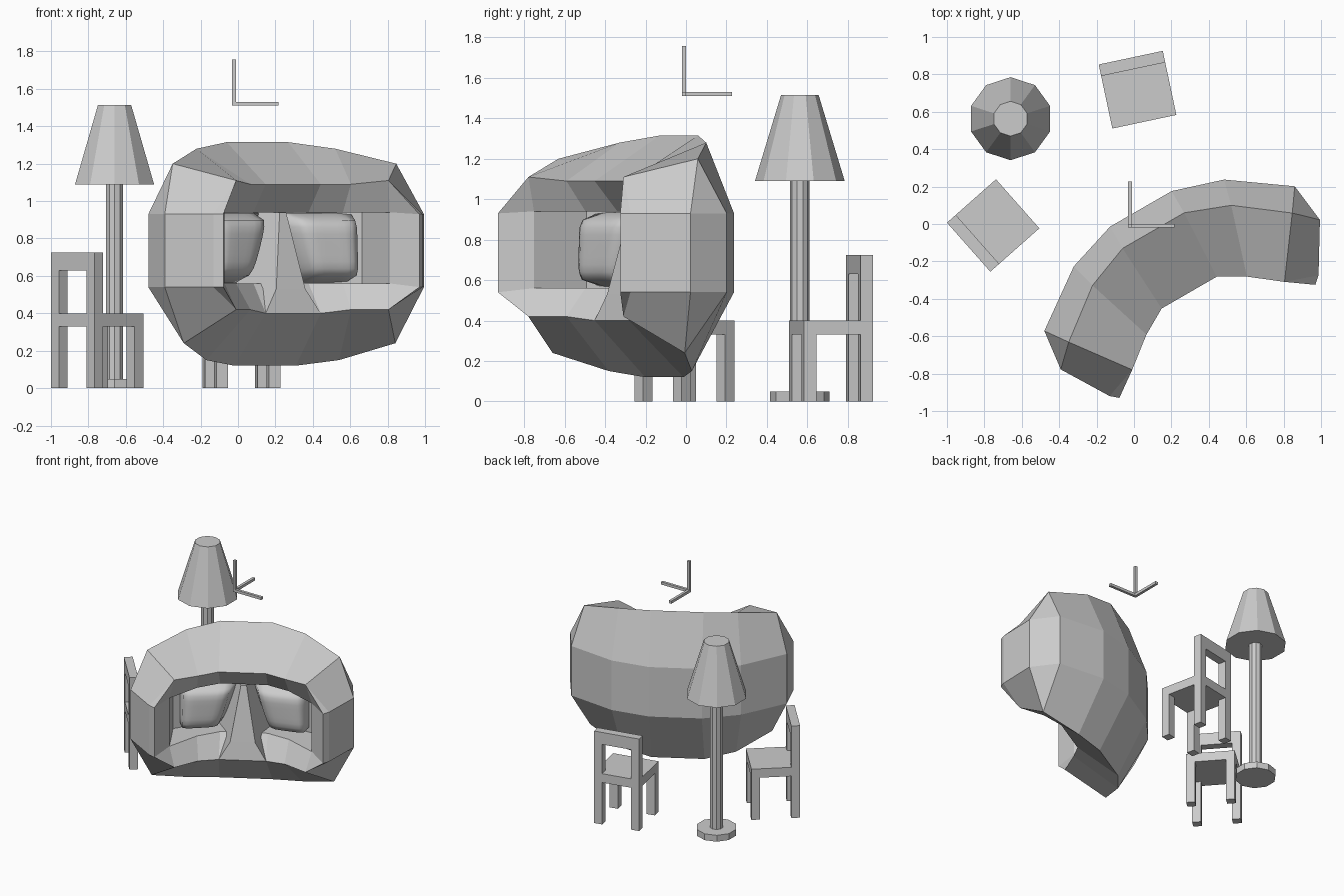
import bpy
import bmesh
import math
from mathutils import Matrix, Vector

cube = bpy.data.objects.get("Cube")
if cube:
    bpy.data.objects.remove(cube, do_unlink=True)

grey = bpy.data.materials.new("plain_grey")
grey.use_nodes = True
GREY = (0.6, 0.6, 0.6, 1)
grey.diffuse_color = GREY
grey.node_tree.nodes["Principled BSDF"].inputs["Base Color"].default_value = GREY


def finish(name, bm, place=None, mirror=False):
    bmesh.ops.remove_doubles(bm, verts=bm.verts, dist=0.0005)
    bmesh.ops.recalc_face_normals(bm, faces=bm.faces)
    mesh = bpy.data.meshes.new(name)
    bm.to_mesh(mesh)
    bm.free()
    mesh.materials.append(grey)
    obj = bpy.data.objects.new(name, mesh)
    bpy.context.collection.objects.link(obj)
    if place:
        obj.matrix_world = place
    if mirror:
        obj.modifiers.new("mirror", "MIRROR").use_clip = True
    return obj


def add_box(bm, low, high):
    low, high = Vector(low), Vector(high)
    size = high - low
    move = Matrix.Translation((low + high) / 2) @ Matrix.Diagonal((*size, 1))
    bmesh.ops.create_cube(bm, size=1, matrix=move)


def add_face(bm, *points):
    bm.faces.new([bm.verts.new(p) for p in points])


def placed(x, y, degrees):
    return Matrix.Translation((x, y, 0)) @ Matrix.Rotation(math.radians(degrees), 4, "Z")


# Headset shell: half of it, as section curves swept around the wearer's face
mask_place = placed(0.19, -0.185, 30)


def curve(points, heights):
    row = [(u, v, z) for (u, v), z in zip(points, heights)]
    return [(0, row[0][1], row[0][2])] + row


back = [(0.19, 0.307), (0.464, 0.22), (0.773, 0)]
crest = [(0.19, 0.173), (0.428, 0.082), (0.69, -0.117)]
belly = [(0.19, 0.09), (0.41, 0.01), (0.653, -0.171)]
lip = [(0.17, -0.21), (0.31, -0.29), (0.47, -0.415)]
rim = [(0.17, -0.08), (0.33, -0.17), (0.51, -0.36)]
pocket = [(0.17, 0.08), (0.36, 0.02), (0.51, -0.06)]
upper = [curve(back, [0.93] * 3), curve(crest, (1.315, 1.28, 1.2)),
         curve(lip, (1.09, 1.09, 1.11)), curve(rim, [0.94] * 3),
         curve(pocket, [0.94] * 3)]
lower = [curve(back, [0.54] * 3), curve(belly, (0.12, 0.15, 0.24)),
         curve(lip, (0.4, 0.42, 0.42)), curve(rim, [0.56] * 3),
         curve(pocket, [0.56] * 3)]
rows = upper + lower[::-1]

bm = bmesh.new()
for a, b in zip(rows, rows[1:] + rows[:1]):
    for i in range(3):
        add_face(bm, a[i], a[i + 1], b[i + 1], b[i])

# Rounded cheek that closes each end of the shell
tips = [(0.8, -0.2225), (0.645, -0.476), (0.605, -0.511)]
ends = []
for part, z in ((upper, 0.93), (lower, 0.54)):
    side, ridge, corner, edge, inner = [row[-1] for row in part]
    d, t, s = [(u, v, z) for u, v in tips]
    add_face(bm, side, ridge, d)
    add_face(bm, d, ridge, corner, t)
    add_face(bm, t, corner, s)
    add_face(bm, s, corner, edge)
    ends.append([side, d, t, s, edge, inner])
for i in range(5):
    add_face(bm, ends[0][i], ends[0][i + 1], ends[1][i + 1], ends[1][i])
finish("headset_shell", bm, mask_place, True)

# Nose bridge: stacked sections that narrow toward the brow
bm = bmesh.new()
levels = []
for z, front, front_v, rear in ((0.4, 0.17, -0.21, 0.2), (0.53, 0.09, -0.185, 0.2),
                                (0.94, 0.02, -0.1, 0.06)):
    levels.append([(0, front_v, z), (front, front_v, z), (rear, 0.07, z)])
for a, b in zip(levels, levels[1:]):
    for i in range(2):
        add_face(bm, a[i], a[i + 1], b[i + 1], b[i])
finish("nose_bridge", bm, mask_place, True)

# Lenses: bulged pads with a slanting inner edge
bm = bmesh.new()
N = 10


def lens_point(i, j):
    s, t = i / N, j / N
    inner = 0.2 - 0.15 * t ** 0.6
    bulge = math.sqrt((1 - (2 * s - 1) ** 6) * (1 - (2 * t - 1) ** 6))
    return (inner + (0.47 - inner) * s, 0.06 - 0.07 * s - 0.17 * bulge, 0.565 + 0.37 * t)


for i in range(N):
    for j in range(N):
        add_face(bm, lens_point(i, j), lens_point(i + 1, j),
                 lens_point(i + 1, j + 1), lens_point(i, j + 1))
lenses = finish("lenses", bm, mask_place, True)
for face in lenses.data.polygons:
    face.use_smooth = True


# Chairs: four legs, seat, two back posts and a top rail
def chair(name, x, y, degrees):
    h, leg = 0.175, 0.063
    bm = bmesh.new()
    add_box(bm, (-h, -h, 0.33), (h, h, 0.4))
    for low in (-h, h - leg):
        add_box(bm, (low, -h, 0), (low + leg, leg - h, 0.33))
        add_box(bm, (low, h - leg, 0), (low + leg, h, 0.33))
        add_box(bm, (low, h - leg, 0.4), (low + leg, h, 0.63))
    add_box(bm, (-h, h - leg, 0.63), (h, h, 0.725))
    finish(name, bm, placed(x, y, degrees))


chair("side_chair", -0.753, -0.008, 131.5)
chair("rear_chair", 0.019, 0.718, 12)


# Floor lamp: ten-sided base, pole and shade
def lamp_part(name, r_low, r_high, z_low, z_high):
    bm = bmesh.new()
    bmesh.ops.create_cone(bm, cap_ends=True, segments=10, radius1=r_low, radius2=r_high,
                          depth=z_high - z_low,
                          matrix=Matrix.Translation((0, 0, (z_low + z_high) / 2)))
    finish(name, bm, placed(-0.66, 0.563, 0))


lamp_part("lamp_base", 0.147, 0.147, 0, 0.05)
lamp_part("lamp_pole", 0.048, 0.048, 0.05, 1.1)
lamp_part("lamp_shade", 0.222, 0.093, 1.09, 1.515)

# Floating axis marker: three thin bars from one corner
corner = Vector((-0.031, -0.02, 1.51))
for axis, name in enumerate(("x_bar", "y_bar", "z_bar")):
    bm = bmesh.new()
    size = Vector((0.021, 0.021, 0.021))
    size[axis] = 0.247
    add_box(bm, corner, corner + size)
    finish("marker_" + name, bm)
